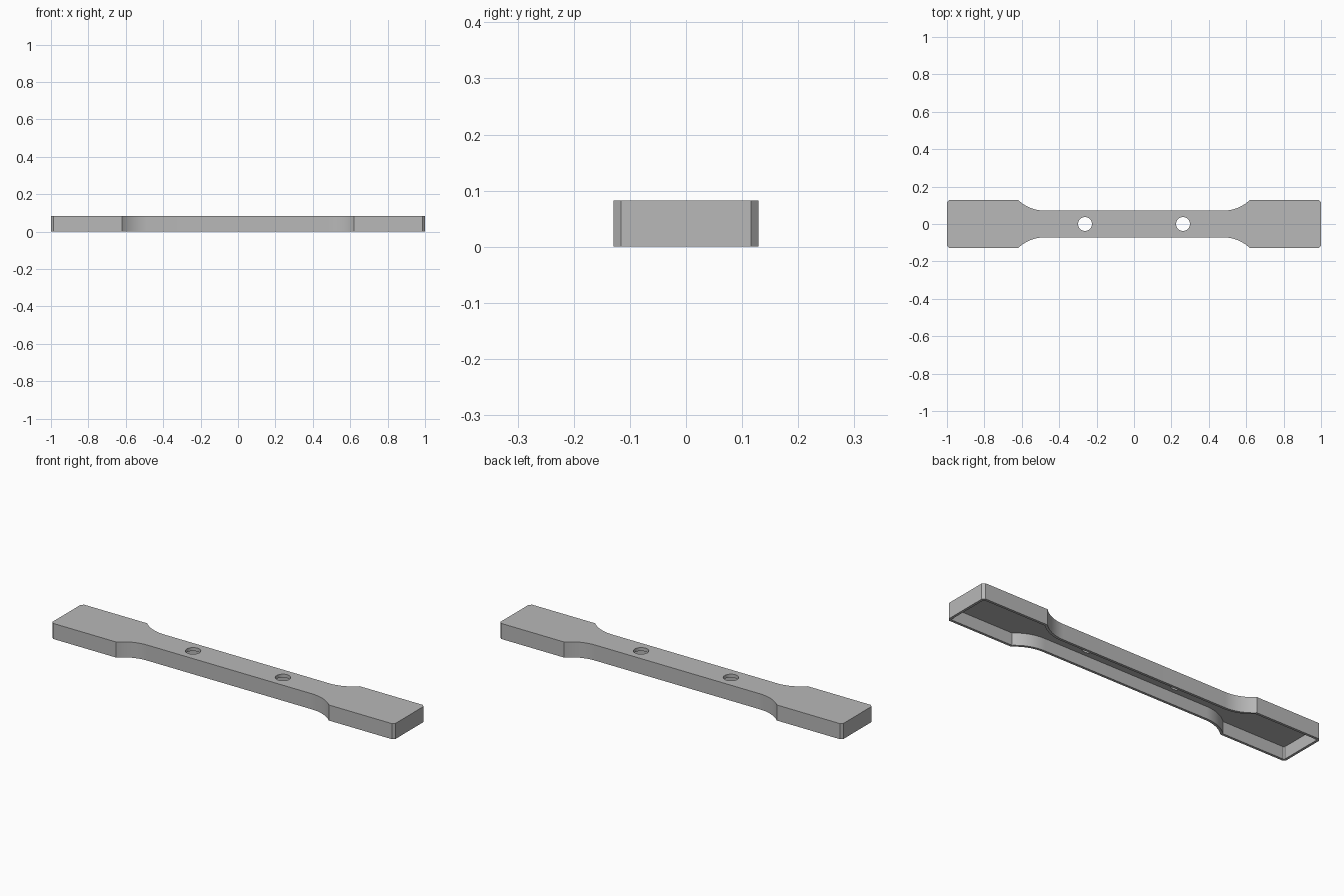
import bpy
import bmesh
import math

HEIGHT = 0.082
WALL = 0.013
ROOF = 0.018
ARC_X, NECK, HALF, RADIUS, CHAMFER = 0.48, 0.072, 0.129, 0.2, 0.013

cube = bpy.data.objects.get("Cube")
if cube:
    bpy.data.objects.remove(cube, do_unlink=True)

grey = bpy.data.materials.new("plain grey")
grey.use_nodes = True
colour = (0.48, 0.48, 0.48, 1)
grey.diffuse_color = colour
grey.node_tree.nodes["Principled BSDF"].inputs["Base Color"].default_value = colour


def outline(inset):
    """Dog-bone plan: one quarter mirrored into four, offset inward by inset."""
    end, half, radius = 1 - inset, HALF - inset, RADIUS + inset
    chamfer = CHAMFER - inset * (2 - math.sqrt(2))
    centre_y = NECK + RADIUS
    sweep = math.acos((centre_y - half) / radius)
    steps = 14
    q = [(ARC_X + radius * math.sin(sweep * i / steps),
          centre_y - radius * math.cos(sweep * i / steps)) for i in range(steps + 1)]
    q += [(end - chamfer, half), (end, half - chamfer)]
    return (q[::-1] + [(-x, y) for x, y in q]
            + [(-x, -y) for x, y in q[::-1]] + [(x, -y) for x, y in q])


def prism(name, points, z0, z1):
    bm = bmesh.new()
    face = bm.faces.new([bm.verts.new((x, y, z0)) for x, y in points])
    top = bmesh.ops.extrude_face_region(bm, geom=[face])
    verts = [v for v in top["geom"] if isinstance(v, bmesh.types.BMVert)]
    bmesh.ops.translate(bm, verts=verts, vec=(0, 0, z1 - z0))
    bmesh.ops.recalc_face_normals(bm, faces=bm.faces)
    mesh = bpy.data.meshes.new(name)
    bm.to_mesh(mesh)
    bm.free()
    mesh.materials.append(grey)
    obj = bpy.data.objects.new(name, mesh)
    bpy.context.collection.objects.link(obj)
    return obj


def circle(cx, radius, sides=40):
    return [(cx + radius * math.cos(math.tau * i / sides),
             radius * math.sin(math.tau * i / sides)) for i in range(sides)]


# Outer body, then the open underside and the two screw holes cut from it
body = prism("hollow_bar", outline(0), 0, HEIGHT)
cutters = [prism("cavity_cutter", outline(WALL), -0.05, HEIGHT - ROOF)]
cutters += [prism("hole_cutter", circle(side * 0.262, 0.037), -0.1, 0.2) for side in (-1, 1)]

bpy.ops.object.select_all(action="DESELECT")
body.select_set(True)
bpy.context.view_layer.objects.active = body
for cutter in cutters:
    cutter.hide_render = True
    cut = body.modifiers.new("cut", "BOOLEAN")
    cut.operation = "DIFFERENCE"
    cut.solver = "EXACT"
    cut.object = cutter
    bpy.ops.object.modifier_apply(modifier=cut.name)
    bpy.data.objects.remove(cutter, do_unlink=True)

bpy.ops.object.shade_smooth_by_angle(angle=math.radians(30))
